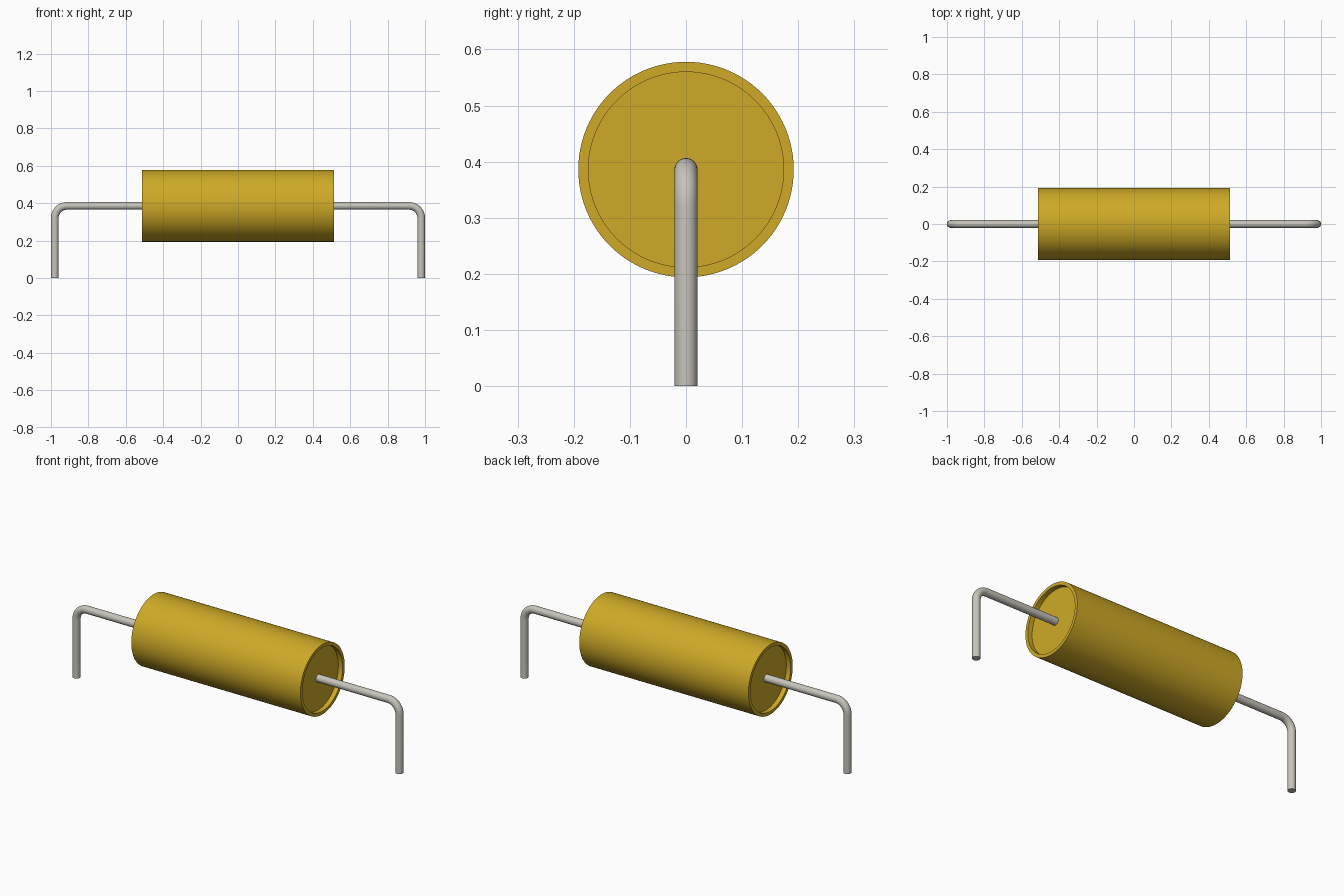
import bpy
import bmesh
from math import cos, sin, pi, radians
from mathutils import Vector

cube = bpy.data.objects.get("Cube")
if cube:
    bpy.data.objects.remove(cube, do_unlink=True)

AXIS_Z = 0.386        # height of the body axis
BODY_R = 0.192
BODY_HALF = 0.513
RECESS_R = 0.174
RECESS_DEPTH = 0.026
WIRE_R = 0.0205
BEND_R = 0.065


def make_material(name, rgb):
    mat = bpy.data.materials.new(name)
    mat.use_nodes = True
    mat.diffuse_color = (*rgb, 1)
    bsdf = next(n for n in mat.node_tree.nodes if n.type == 'BSDF_PRINCIPLED')
    bsdf.inputs["Base Color"].default_value = (*rgb, 1)
    return mat


def finish(obj, mat):
    obj.data.materials.clear()
    obj.data.materials.append(mat)
    bpy.ops.object.select_all(action='DESELECT')
    obj.select_set(True)
    bpy.context.view_layer.objects.active = obj
    bpy.ops.object.shade_smooth_by_angle(angle=radians(35))


def add_mesh(name, bm, mat):
    bmesh.ops.recalc_face_normals(bm, faces=bm.faces[:])
    mesh = bpy.data.meshes.new(name)
    bm.to_mesh(mesh)
    bm.free()
    obj = bpy.data.objects.new(name, mesh)
    bpy.context.collection.objects.link(obj)
    finish(obj, mat)
    return obj


gold = make_material("mustard_yellow", (0.62, 0.40, 0.02))
metal = make_material("light_grey_metal", (0.57, 0.55, 0.49))

# Body: a profile revolved around the x axis, with a recessed disc at each end
floor_x = BODY_HALF - RECESS_DEPTH
half = [(floor_x, 0), (floor_x, RECESS_R), (BODY_HALF, RECESS_R), (BODY_HALF, BODY_R)]
profile = half + [(-x, r) for x, r in reversed(half)]
bm = bmesh.new()
verts = [bm.verts.new((x, 0, AXIS_Z + r)) for x, r in profile]
edges = [bm.edges.new(pair) for pair in zip(verts, verts[1:])]
bmesh.ops.spin(bm, geom=verts + edges, cent=(0, 0, AXIS_Z), axis=(1, 0, 0),
               angle=2 * pi, steps=96, use_duplicate=False)
bmesh.ops.remove_doubles(bm, verts=bm.verts[:], dist=1e-4)
add_mesh("body", bm, gold)


# Leads: a round section swept out from the body, around a bend and down
def add_lead(name, side):
    leg_x = 1 - WIRE_R
    path = [(floor_x - 0.02, AXIS_Z, 0)]      # x, z, bend angle
    for i in range(13):
        a = pi / 2 * i / 12
        path.append((leg_x - BEND_R + BEND_R * sin(a),
                     AXIS_Z - BEND_R + BEND_R * cos(a), a))
    path.append((leg_x, 0, pi / 2))

    n = 32
    bm = bmesh.new()
    rings = []
    for x, z, a in path:
        outward = Vector((sin(a), 0, cos(a)))
        ring = []
        for k in range(n):
            t = 2 * pi * k / n
            p = Vector((x, 0, z)) + WIRE_R * (cos(t) * outward + sin(t) * Vector((0, 1, 0)))
            ring.append(bm.verts.new((side * p.x, p.y, p.z)))
        rings.append(ring)
    for r0, r1 in zip(rings, rings[1:]):
        for k in range(n):
            bm.faces.new((r0[k], r0[(k + 1) % n], r1[(k + 1) % n], r1[k]))
    bm.faces.new(rings[0])
    bm.faces.new(rings[-1])
    add_mesh(name, bm, metal)


add_lead("left_lead", 1)
add_lead("right_lead", -1)
